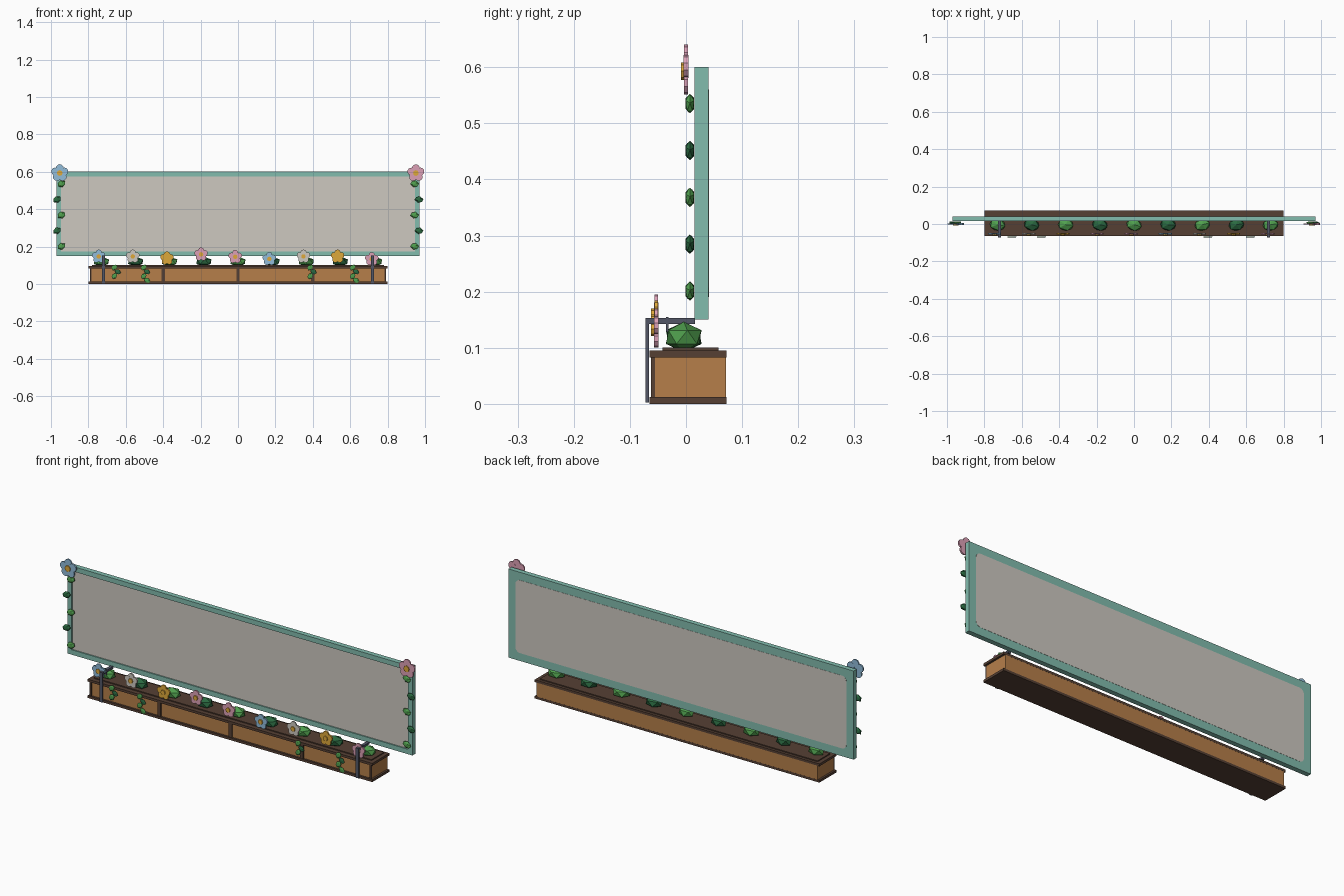
import bpy, bmesh, math, random
from mathutils import Matrix, Vector

if "Cube" in bpy.data.objects:
    bpy.data.objects.remove(bpy.data.objects["Cube"])

random.seed(4)


def material(name, r, g, b):
    m = bpy.data.materials.new(name)
    lin = [((c / 255 + 0.055) / 1.055) ** 2.4 for c in (r, g, b)]
    m.diffuse_color = (*lin, 1)
    m.use_nodes = True
    m.node_tree.nodes["Principled BSDF"].inputs["Base Color"].default_value = m.diffuse_color
    return m


TEAL = material("teal frame", 130, 188, 174)
PANEL = material("pale panel", 205, 200, 192)
WOOD = material("warm wood", 182, 127, 74)
DARK = material("dark wood", 86, 64, 52)
METAL = material("slate metal", 82, 86, 102)
LEAF = material("leaf green", 80, 160, 78)
DEEP = material("deep green", 42, 105, 64)
BLUE = material("petal blue", 145, 188, 218)
PINK = material("petal pink", 220, 160, 182)
GOLD = material("petal gold", 222, 168, 58)


def finish(name, bm, *mats):
    me = bpy.data.meshes.new(name)
    bm.to_mesh(me)
    bm.free()
    for m in mats:
        me.materials.append(m)
    ob = bpy.data.objects.new(name, me)
    bpy.context.collection.objects.link(ob)
    return ob


def box_bm(bm, x0, x1, y0, y1, z0, z1):
    size = Matrix.Diagonal((x1 - x0, y1 - y0, z1 - z0, 1))
    mid = Vector((x0 + x1, y0 + y1, z0 + z1)) / 2
    return bmesh.ops.create_cube(bm, size=1, matrix=Matrix.Translation(mid) @ size)


def box(name, mat, *bounds):
    bm = bmesh.new()
    box_bm(bm, *bounds)
    return finish(name, bm, mat)


def blob(name, mat, loc, radii, spin=None):
    """Faceted leaf clump: a scaled icosahedron."""
    bm = bmesh.new()
    m = Matrix.Translation(loc) @ (spin or Matrix()) @ Matrix.Diagonal((*radii, 1))
    bmesh.ops.create_icosphere(bm, subdivisions=1, radius=1, matrix=m)
    return finish(name, bm, mat)


def disc(bm, x, y, z, r, depth, sides):
    m = Matrix.Translation((x, y, z)) @ Matrix.Rotation(math.pi / 2, 4, 'X')
    bmesh.ops.create_cone(bm, cap_ends=True, segments=sides, radius1=r,
                          radius2=r, depth=depth, matrix=m)


def flower(name, mat, x, y, z, r):
    """Five round petals facing forward around a raised centre."""
    bm = bmesh.new()
    for i in range(5):
        a = math.pi / 2 + i * math.tau / 5
        disc(bm, x + 0.56 * r * math.cos(a), y, z + 0.56 * r * math.sin(a),
             0.44 * r, 0.007 + 0.0003 * i, 10)
    disc(bm, x, y, z, 0.35 * r, 0.006, 10)
    finish(name + "_petals", bm, mat)
    bm = bmesh.new()
    disc(bm, x, y - 0.006, z, 0.33 * r, 0.006, 8)
    finish(name + "_centre", bm, GOLD)


# Sign frame with a recessed front panel
bm = bmesh.new()
box_bm(bm, -0.97, 0.97, 0.015, 0.04, 0.15, 0.60)
bm.normal_update()
front = min(bm.faces, key=lambda f: f.calc_center_median().y)
bmesh.ops.inset_region(bm, faces=[front], thickness=0.035)
ring = bmesh.ops.extrude_discrete_faces(bm, faces=[front])["faces"][0]
bmesh.ops.translate(bm, verts=ring.verts, vec=(0, 0.006, 0))
ring.material_index = 1
finish("sign_frame", bm, TEAL, PANEL)

# Rounded panel plate on the back
bm = bmesh.new()
hw, hh, rad = 0.93, 0.185, 0.025
outline = []
for cx, cz, start in ((1, 1, 0), (-1, 1, 1), (-1, -1, 2), (1, -1, 3)):
    for k in range(6):
        a = (start + k / 5) * math.pi / 2
        outline.append(bm.verts.new((cx * (hw - rad) + rad * math.cos(a), 0.0395,
                                     0.375 + cz * (hh - rad) + rad * math.sin(a))))
face = bm.faces.new(outline)
ext = bmesh.ops.extrude_face_region(bm, geom=[face])["geom"]
bmesh.ops.translate(bm, vec=(0, 0.0015, 0),
                    verts=[v for v in ext if isinstance(v, bmesh.types.BMVert)])
bmesh.ops.recalc_face_normals(bm, faces=bm.faces)
finish("back_panel", bm, PANEL)

# Planter box with rims, soil and front battens
box("planter_body", WOOD, -0.79, 0.79, -0.055, 0.0715, 0.008, 0.088)
box("planter_base", DARK, -0.80, 0.80, -0.065, 0.072, 0, 0.012)
box("planter_rim", DARK, -0.80, 0.80, -0.065, 0.072, 0.083, 0.095)
box("planter_soil", DARK, -0.78, 0.78, -0.042, 0.058, 0.095, 0.10)
for x in (-0.786, -0.4, 0, 0.4, 0.786):
    w = 0.004 if abs(x) > 0.5 else 0.009
    box("front_batten", DARK, x - w, x + w, -0.062, -0.054, 0.012, 0.083)

# Metal brackets hooking the planter to the sign
for x in (-0.72, 0.72):
    box("bracket_upright", METAL, x - 0.008, x + 0.008, -0.072, -0.066, 0.002, 0.153)
    box("bracket_arm", METAL, x - 0.008, x + 0.008, -0.072, 0.016, 0.142, 0.153)
    box("bracket_peg", METAL, x - 0.006, x + 0.006, -0.036, -0.031, 0.128, 0.155)

# Bushes and flowers along the planter
petals = (BLUE, PANEL, GOLD, PINK, PINK)
heights = (0.147, 0.147, 0.137, 0.158, 0.145, 0.134, 0.147, 0.147, 0.133)
for i, z in enumerate(heights):
    x = -0.745 + i * 0.1825
    blob("bush", DEEP if i % 2 else LEAF, (x + 0.015, -0.004, 0.119),
         (0.046, 0.035, 0.027), Matrix.Rotation(random.uniform(-0.3, 0.3), 4, 'Z'))
    flower("planter_flower", petals[i % 5], x, -0.053, z, 0.037)

# Leaves climbing both sides of the frame
for side in (-1, 1):
    for k in range(5):
        odd = k % 2
        blob("side_leaf", DEEP if odd else LEAF,
             (side * (0.968 if odd else 0.944), 0.007, 0.535 - k * 0.0835),
             (0.025, 0.009, 0.018), Matrix.Rotation(0.3 * side, 4, 'Y'))

# Large corner flowers
flower("corner_flower_left", BLUE, -0.953, 0, 0.593, 0.047)
flower("corner_flower_right", PINK, 0.951, 0, 0.593, 0.047)

# Trailing vines hanging over the planter front
for x, count in ((-0.652, 3), (-0.495, 4), (0.395, 3), (0.622, 4)):
    for k in range(count):
        s = 1 if k % 2 else -1
        blob("vine_leaf", DEEP if k % 3 == 1 else LEAF,
             (x + s * 0.009, -0.069, 0.088 - k * 0.023), (0.019, 0.004, 0.014),
             Matrix.Rotation(s * 0.7, 4, 'Y'))
